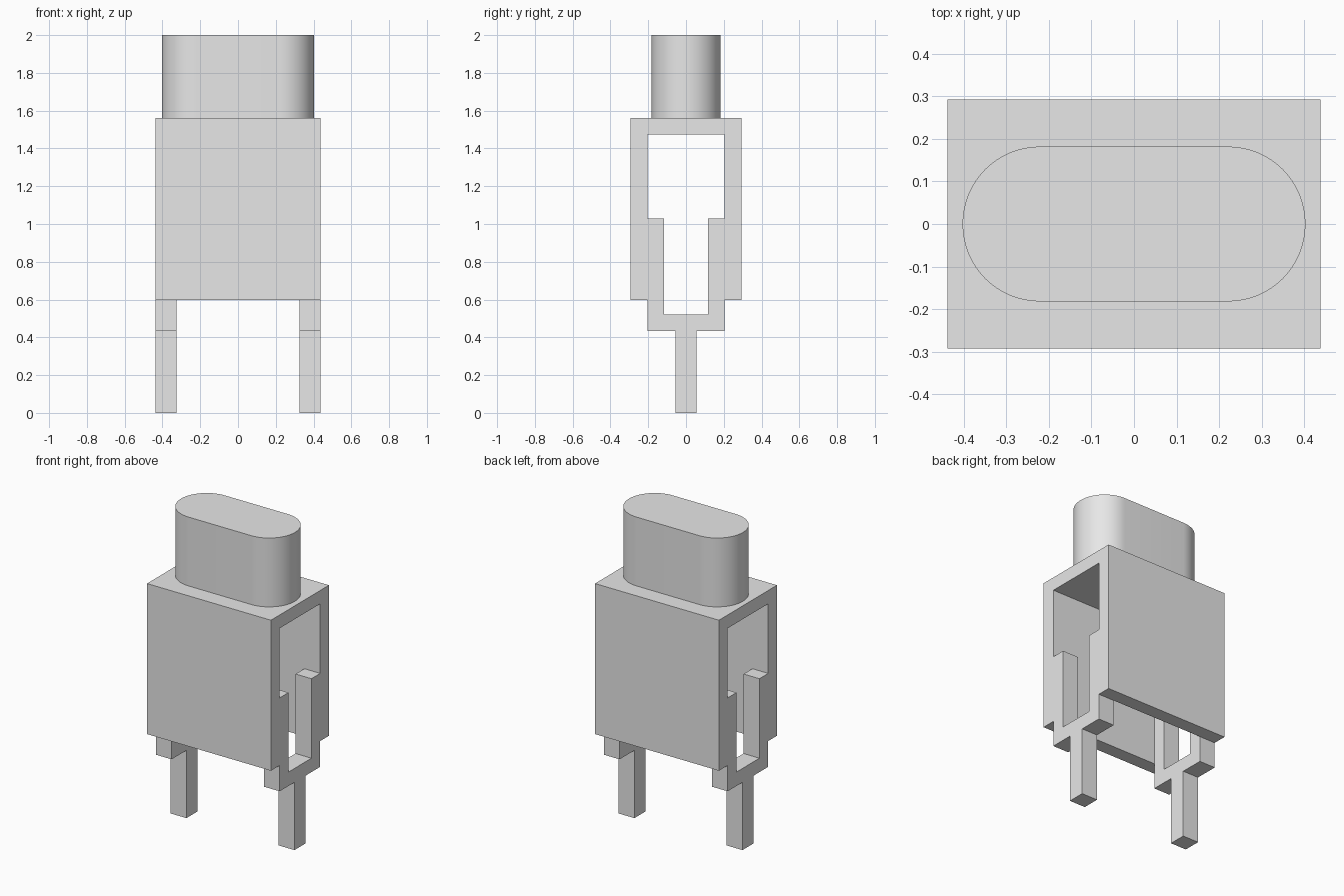
import bpy
import bmesh
import math
from mathutils import Vector

default = bpy.data.objects.get("Cube")
if default:
    bpy.data.objects.remove(default, do_unlink=True)

GREY = (0.8, 0.8, 0.8, 1.0)
grey = bpy.data.materials.new("light_grey")
grey.use_nodes = True
grey.diffuse_color = GREY
grey.node_tree.nodes["Principled BSDF"].inputs["Base Color"].default_value = GREY


def extrude_profile(name, points, depth):
    """Fill a closed outline and extrude it along the depth vector."""
    bm = bmesh.new()
    face = bm.faces.new([bm.verts.new(p) for p in points])
    result = bmesh.ops.extrude_face_region(bm, geom=[face], use_keep_orig=True)
    moved = [v for v in result["geom"] if isinstance(v, bmesh.types.BMVert)]
    bmesh.ops.translate(bm, verts=moved, vec=Vector(depth))
    bmesh.ops.recalc_face_normals(bm, faces=bm.faces)
    mesh = bpy.data.meshes.new(name)
    bm.to_mesh(mesh)
    bm.free()
    mesh.materials.append(grey)
    obj = bpy.data.objects.new(name, mesh)
    bpy.context.collection.objects.link(obj)
    return obj


def mirrored(half):
    """Complete a y/z outline from its +y half."""
    return half + [(-y, z) for y, z in reversed(half)]


half_width = 0.438
clip_width = 0.112
inner_y = 0.205
body_top = 1.56

# Housing: an upside-down channel, open at both ends and below
channel = mirrored([(0.293, body_top), (0.293, 0.598), (inner_y, 0.598), (inner_y, 1.475)])
# The channel half runs outside to inside, so its mirror closes over the top
extrude_profile("housing", [(-half_width, y, z) for y, z in channel], (2 * half_width, 0, 0))

# Contact clips: a fork with a single pin below, one at each end
fork = mirrored([(0.055, 0), (0.055, 0.433), (inner_y, 0.433), (inner_y, 1.03),
                 (0.116, 1.03), (0.116, 0.522)])
for side, x in (("left", half_width - clip_width), ("right", -half_width)):
    extrude_profile(side + "_contact_clip", [(x, y, z) for y, z in fork], (clip_width, 0, 0))

# Rounded cap on top
radius, centre, steps = 0.182, 0.221, 32
outline = []
for sign in (1, -1):
    for i in range(steps + 1):
        a = math.pi * (i / steps - 0.5)
        outline.append((sign * (centre + radius * math.cos(a)),
                        sign * radius * math.sin(a), body_top))
cap = extrude_profile("rounded_cap", outline, (0, 0, 2 - body_top))
bpy.ops.object.select_all(action="DESELECT")
cap.select_set(True)
bpy.context.view_layer.objects.active = cap
bpy.ops.object.shade_smooth_by_angle(angle=math.radians(30))
